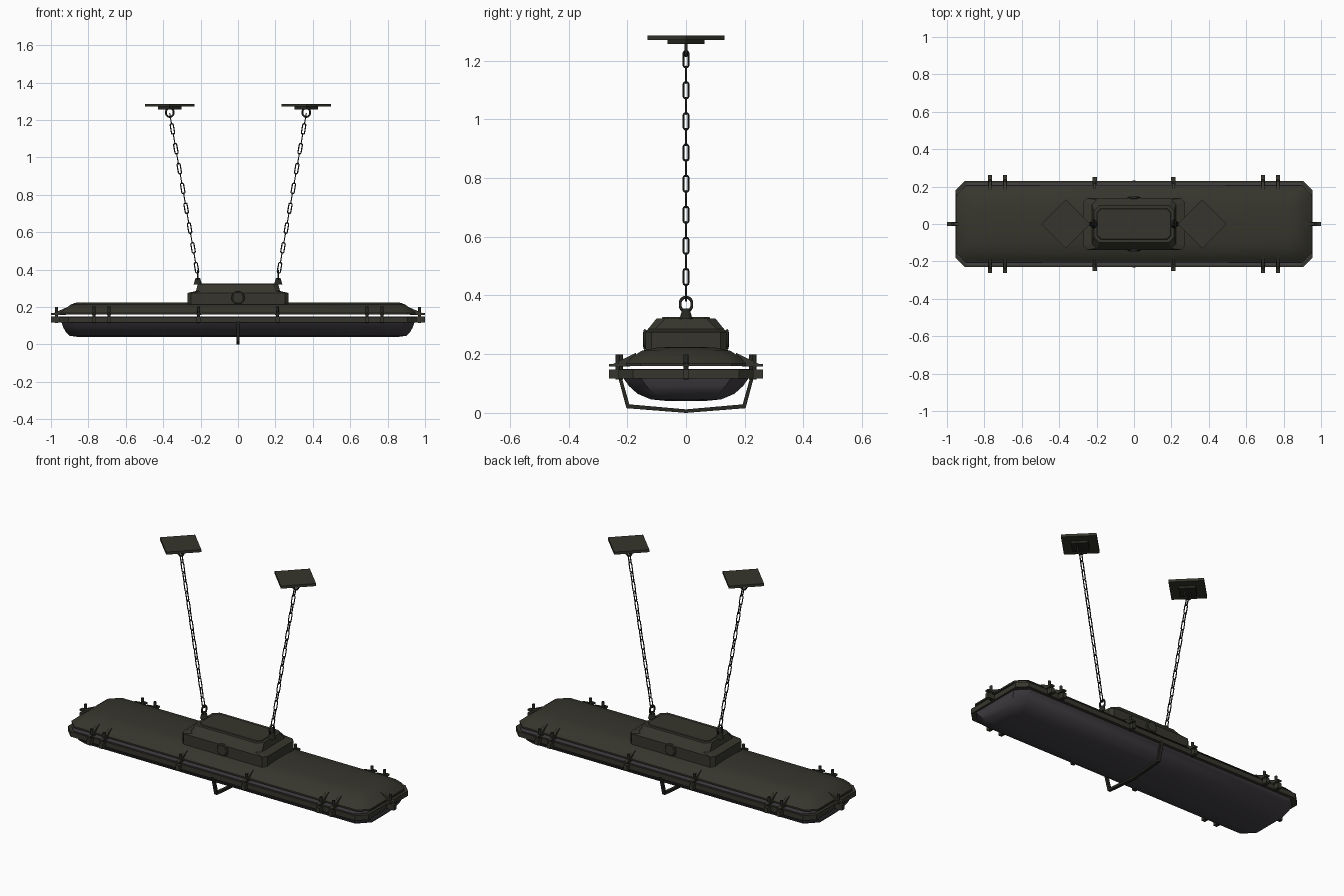
import bpy, bmesh, math
from mathutils import Vector, Matrix

cube = bpy.data.objects.get("Cube")
if cube:
    bpy.data.objects.remove(cube)


def material(name, rgb):
    m = bpy.data.materials.new(name)
    m.use_nodes = True
    m.diffuse_color = (*rgb, 1)
    bsdf = next(n for n in m.node_tree.nodes if n.type == "BSDF_PRINCIPLED")
    bsdf.inputs["Base Color"].default_value = (*rgb, 1)
    return m


OLIVE = material("olive paint", (0.037, 0.036, 0.026))
GLASS = material("smoky glass", (0.058, 0.052, 0.06))
IRON = material("dark iron", (0.02, 0.02, 0.016))


def add_object(name, mesh, mat=None, matrix=None):
    ob = bpy.data.objects.new(name, mesh)
    bpy.context.collection.objects.link(ob)
    if mat:
        mesh.materials.append(mat)
    if matrix:
        ob.matrix_world = matrix
    return ob


def finish(name, bm, mat, smooth=False):
    bmesh.ops.recalc_face_normals(bm, faces=bm.faces)
    mesh = bpy.data.meshes.new(name)
    bm.to_mesh(mesh)
    bm.free()
    ob = add_object(name, mesh, mat)
    if smooth:
        bpy.ops.object.select_all(action="DESELECT")
        ob.select_set(True)
        bpy.context.view_layer.objects.active = ob
        bpy.ops.object.shade_smooth_by_angle(angle=math.radians(35))
    return ob


def loft(name, rings, mat, smooth=False):
    """Stack of corner-cut rectangles: half x, half y, z, corner cut."""
    bm = bmesh.new()
    loops = []
    for hx, hy, z, c in rings:
        pts = []
        for sx, sy in ((1, 1), (-1, 1), (-1, -1), (1, -1)):
            pair = [(sx * hx, sy * (hy - c)), (sx * (hx - c), sy * hy)]
            pts += pair if sx * sy > 0 else pair[::-1]
        loops.append([bm.verts.new((x, y, z)) for x, y in pts])
    for a, b in zip(loops, loops[1:]):
        for i in range(len(a)):
            j = (i + 1) % len(a)
            bm.faces.new((a[i], a[j], b[j], b[i]))
    bm.faces.new(loops[0])
    bm.faces.new(loops[-1])
    return finish(name, bm, mat, smooth)


def box(name, center, size, mat, turn=0):
    bm = bmesh.new()
    m = Matrix.Translation(center) @ Matrix.Rotation(turn, 4, "Z") @ Matrix.Diagonal((*size, 1))
    bmesh.ops.create_cube(bm, size=1, matrix=m)
    return finish(name, bm, mat)


def cylinder(name, center, r1, r2, depth, mat, axis="Z"):
    bm = bmesh.new()
    m = Matrix.Translation(center)
    if axis == "Y":
        m = m @ Matrix.Rotation(math.pi / 2, 4, "X")
    bmesh.ops.create_cone(bm, cap_ends=True, segments=12, radius1=r1, radius2=r2, depth=depth, matrix=m)
    return finish(name, bm, mat, True)


def prism(name, profile, half_width, mat, matrix=Matrix()):
    """Profile in the yz plane, given a width along x."""
    bm = bmesh.new()
    face = bm.faces.new([bm.verts.new((-half_width, y, z)) for y, z in profile])
    new = bmesh.ops.extrude_face_region(bm, geom=[face])["geom"]
    verts = [g for g in new if isinstance(g, bmesh.types.BMVert)]
    bmesh.ops.translate(bm, verts=verts, vec=(2 * half_width, 0, 0))
    bm.transform(matrix)
    return finish(name, bm, mat)


def ring_mesh(name, radius, wire, stretch=0):
    """Round wire loop in the xy plane, lengthened along y."""
    bm = bmesh.new()
    n, k = 16, 6
    grid = []
    for i in range(n):
        a = 2 * math.pi * (i + 0.5) / n
        row = []
        for j in range(k):
            b = 2 * math.pi * j / k
            r = radius + wire * math.cos(b)
            y = r * math.sin(a) + math.copysign(stretch, math.sin(a))
            row.append(bm.verts.new((r * math.cos(a), y, wire * math.sin(b))))
        grid.append(row)
    for i in range(n):
        for j in range(k):
            p, q = grid[i], grid[(i + 1) % n]
            bm.faces.new((p[j], q[j], q[(j + 1) % k], p[(j + 1) % k]))
    bmesh.ops.recalc_face_normals(bm, faces=bm.faces)
    for f in bm.faces:
        f.smooth = True
    mesh = bpy.data.meshes.new(name)
    bm.to_mesh(mesh)
    bm.free()
    mesh.materials.append(IRON)
    return mesh


# Lamp body: glass bowl, rim, seal and domed hood
loft("glass_bowl", [(.945, .215, .121, .06), (.935, .195, .092, .06), (.92, .165, .065, .06),
                    (.9, .12, .046, .05), (.86, .06, .04, .04)], GLASS, True)
loft("rim", [(.955, .23, .118, .05), (.955, .23, .147, .05)], OLIVE)
loft("glass_seal", [(.94, .22, .146, .05), (.94, .22, .15, .05)], GLASS)
loft("hood", [(.95, .205, .159, .05), (.95, .205, .168, .05), (.925, .185, .19, .05),
              (.895, .15, .212, .05), (.87, .1, .222, .05), (.84, .05, .225, .03)], OLIVE, True)

# Gear box on the hood
loft("gear_box", [(.27, .138, .2, .02), (.27, .138, .275, .02), (.225, .13, .285, .025),
                  (.215, .1, .322, .03)], OLIVE)
loft("gear_box_lid", [(.2, .085, .318, .02), (.195, .08, .326, .02)], OLIVE)
knob_ring = ring_mesh("knob_ring", .03, .006)
for s in (-1, 1):
    cylinder("knob", (0, s * .138, .25), .026, .026, .016, OLIVE, "Y")
    turn = Matrix.Translation((0, s * .14, .25)) @ Matrix.Rotation(math.pi / 2, 4, "X")
    add_object("knob_ring", knob_ring, matrix=turn)


# Clamps around the rim
def clamp(angle, along, inner, outer):
    m = Matrix.Rotation(angle, 4, "Z") @ Matrix.Translation((along, 0, 0))
    for z0, z1 in ((.118, .148), (.158, .167)):
        prism("clamp_bar", [(inner, z0), (outer, z0), (outer, z1), (inner, z1)], .011, OLIVE, m)
    prism("clamp_wedge", [(inner - .02, .165), (outer - .01, .165), (inner - .02, .205)], .007, OLIVE, m)
    center = m @ Vector((0, outer - .03, .157))
    cylinder("clamp_bolt", center, .008, .008, .085, IRON)


for angle in (0, math.pi):
    for x in (-.77, -.69, .69, .77):
        clamp(angle, x, .19, .262)
    for x in (-.21, .21):
        clamp(angle, x, .19, .252)
for angle in (-math.pi / 2, math.pi / 2):
    clamp(angle, 0, .92, 1.0)

# Guard strap under the bowl
outer = [(-.232, .125), (-.203, .016), (0, 0), (.203, .016), (.232, .125)]
inner = [(.22, .125), (.193, .029), (0, .012), (-.193, .029), (-.22, .125)]
prism("guard_strap", outer + inner, .009, IRON)

# Ceiling plates, chains and hooks
link = ring_mesh("chain_link", .0085, .0032, .02)
eye = ring_mesh("chain_eye", .02, .005, .004)
COUNT = 16
for s in (-1, 1):
    x_top, x_low = s * .365, s * .215
    box("ceiling_plate", (x_top, 0, 1.278), (.186, .186, .015), OLIVE, math.pi / 4)
    box("ceiling_plate_boss", (x_top, 0, 1.264), (.09, .09, .014), IRON, math.pi / 4)
    top, low = Vector((s * .36, 0, 1.205)), Vector((s * .222, 0, .41))
    d = (top - low).normalized()
    side = Vector((0, 1, 0)).cross(d)
    for i in range(COUNT):
        p = low.lerp(top, i / (COUNT - 1))
        across = side if i % 2 == 0 else Vector((0, 1, 0))
        m = Matrix((across, d, across.cross(d))).transposed().to_4x4()
        m.translation = p
        add_object("chain_link", link, matrix=m)
    upright = Matrix.Rotation(math.pi / 2, 4, "X")
    add_object("top_eye", eye, matrix=Matrix.Translation((x_top, 0, 1.24)) @ upright)
    cylinder("hook_base", (x_low, 0, .338), .022, .012, .036, IRON)
    turned = Matrix.Rotation(math.pi / 2, 4, "Z") @ upright
    add_object("lower_eye", eye, matrix=Matrix.Translation((x_low, 0, .37)) @ turned)
